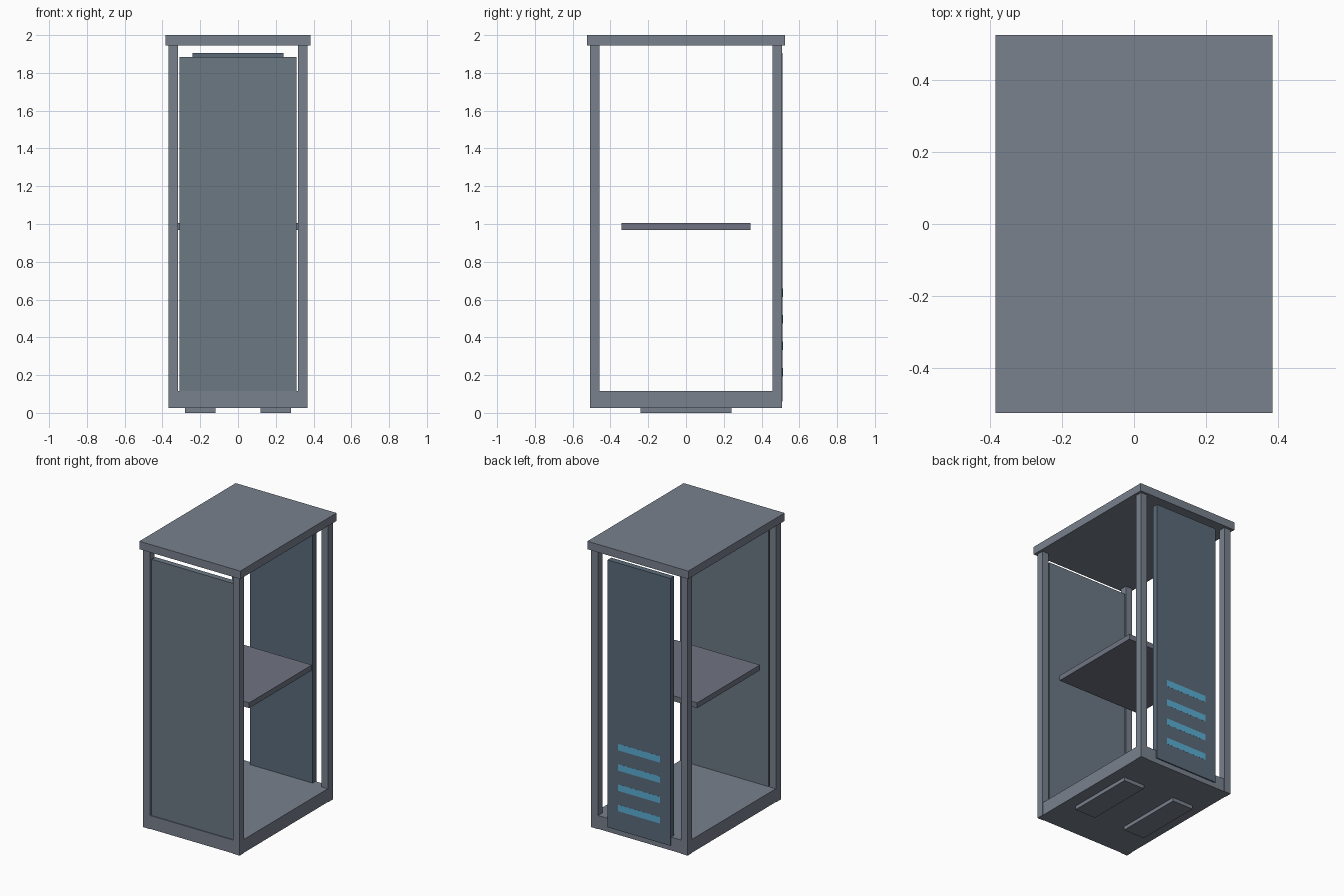
import bpy

if "Cube" in bpy.data.objects:
    bpy.data.objects.remove(bpy.data.objects["Cube"])


def paint(name, rgb):
    mat = bpy.data.materials.new(name)
    mat.diffuse_color = (*rgb, 1)
    mat.use_nodes = True
    mat.node_tree.nodes["Principled BSDF"].inputs["Base Color"].default_value = mat.diffuse_color
    return mat


def box(name, x, y, z, mat):
    """Box from (min, max) ranges on each axis."""
    bpy.ops.mesh.primitive_cube_add(
        size=1, location=[(r[0] + r[1]) / 2 for r in (x, y, z)])
    ob = bpy.context.object
    ob.name = name
    ob.scale = [r[1] - r[0] for r in (x, y, z)]
    bpy.ops.object.transform_apply(location=False, rotation=False, scale=True)
    ob.data.materials.append(mat)
    return ob


def sym(half):
    return (-half, half)


def span(center, size):
    return (center - size / 2, center + size / 2)


steel = paint("steel_frame", (0.19, 0.22, 0.27))
door = paint("door_grey", (0.15, 0.19, 0.23))
rear = paint("rear_blue_grey", (0.105, 0.145, 0.195))
tray = paint("shelf_grey", (0.16, 0.175, 0.225))
blue = paint("vent_blue", (0.1, 0.42, 0.65))

# Roof slab, plinth and middle shelf
box("top_slab", sym(0.385), sym(0.525), (1.945, 2.0), steel)
box("base", sym(0.365), sym(0.504), (0.025, 0.117), steel)
box("shelf", sym(0.325), sym(0.342), (0.968, 1.005), tray)

# Corner posts and feet
for sx in (-1, 1):
    box("foot", span(sx * 0.2, 0.16), sym(0.24), (0, 0.026), steel)
    for sy in (-1, 1):
        box("corner_post", span(sx * 0.343, 0.05), span(sy * 0.483, 0.05),
            (0.025, 1.946), steel)

# Front door and narrower rear panel
box("front_door", sym(0.31), (-0.498, -0.458), (0.115, 1.885), door)
box("rear_panel", sym(0.24), (0.472, 0.512), (0.06, 1.905), rear)

# Vent strips low on the rear panel
for i in range(4):
    box("rear_vent", sym(0.16), (0.495, 0.5125), span(0.215 + 0.14 * i, 0.045), blue)
